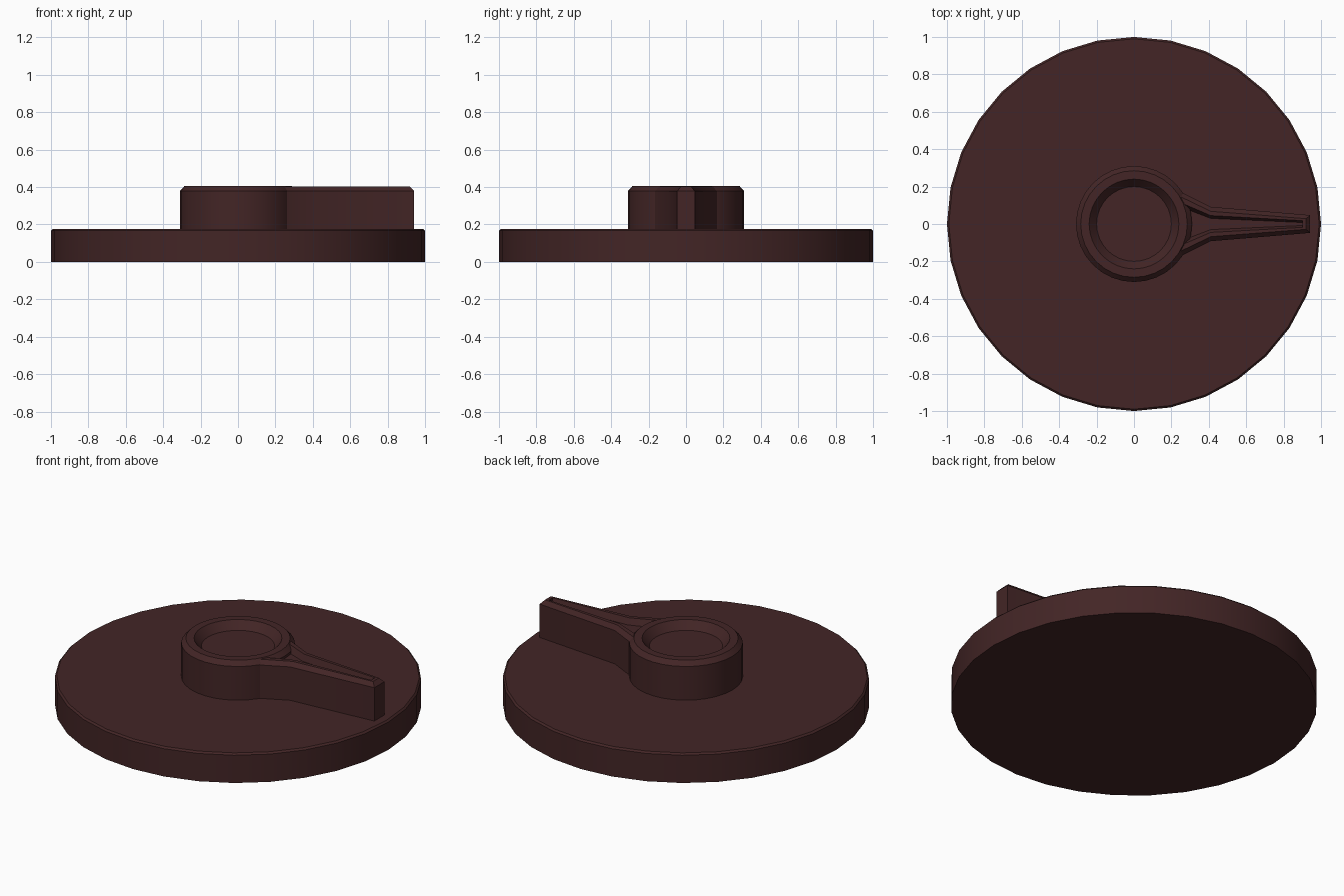
import bpy, math

if "Cube" in bpy.data.objects:
    bpy.data.objects.remove(bpy.data.objects["Cube"])

mat = bpy.data.materials.new("dark maroon plastic")
mat.diffuse_color = (0.056, 0.0185, 0.019, 1)
mat.use_nodes = True
mat.node_tree.nodes["Principled BSDF"].inputs["Base Color"].default_value = mat.diffuse_color


def make_object(name, verts, faces):
    mesh = bpy.data.meshes.new(name)
    mesh.from_pydata(verts, [], faces)
    mesh.materials.append(mat)
    obj = bpy.data.objects.new(name, mesh)
    bpy.context.collection.objects.link(obj)
    bpy.ops.object.select_all(action='DESELECT')
    obj.select_set(True)
    bpy.context.view_layer.objects.active = obj
    bpy.ops.object.mode_set(mode='EDIT')
    bpy.ops.mesh.select_all(action='SELECT')
    bpy.ops.mesh.normals_make_consistent(inside=False)
    bpy.ops.object.mode_set(mode='OBJECT')
    bpy.ops.object.shade_smooth_by_angle(angle=math.radians(25))
    return obj


def lathe(name, profile, n=32):
    """Turn a (radius, z) profile about z and cap both ends."""
    verts = [(r * math.cos(2 * math.pi * i / n), r * math.sin(2 * math.pi * i / n), z)
             for r, z in profile for i in range(n)]
    faces = [(k * n + i, k * n + (i + 1) % n, (k + 1) * n + (i + 1) % n, (k + 1) * n + i)
             for k in range(len(profile) - 1) for i in range(n)]
    faces.append(tuple(range(n)))
    faces.append(tuple((len(profile) - 1) * n + i for i in range(n)))
    return make_object(name, verts, faces)


# Round base plate with a slightly bevelled rim
lathe("base_disc", [(1, 0), (1, 0.167), (0.99, 0.177)])

# Hub with chamfered rim and shallow dished recess
lathe("hub", [(0.31, 0.17), (0.31, 0.38), (0.285, 0.407), (0.24, 0.407), (0.2, 0.36)])

# Pointer: tapered cross-sections with chamfered top edges and a central groove
BASE, SIDE, TOP, FLOOR = 0.17, 0.378, 0.402, 0.365
stations = [  # x, outer half width, chamfer, groove edge, groove floor
    (0.24, 0.176, 0.150, 0.118, 0.095),
    (0.41, 0.092, 0.068, 0.045, 0.030),
    (0.90, 0.051, 0.030, 0.018, 0.008),
]
verts, faces = [], []
for x, w, t, g, f in stations:
    half = [(w, BASE), (w, SIDE), (t, TOP), (g, TOP), (f, FLOOR)]
    verts += [(x, y, z) for y, z in half]
    verts += [(x, -y, z) for y, z in reversed(half)]
for k in range(len(stations) - 1):
    for i in range(10):
        j = (i + 1) % 10
        faces.append((k * 10 + i, k * 10 + j, (k + 1) * 10 + j, (k + 1) * 10 + i))
faces.append(tuple(range(10)))

# Pointer tip: solid end with chamfered top edge
a = (len(stations) - 1) * 10
e = len(verts)
verts += [(0.942, 0.047, BASE), (0.942, 0.047, SIDE), (0.92, 0.028, TOP),
          (0.92, -0.028, TOP), (0.942, -0.047, SIDE), (0.942, -0.047, BASE)]
faces += [(a, a + 1, e + 1, e), (a + 1, a + 2, e + 2, e + 1),
          (a + 2, a + 3, a + 6, a + 7, e + 3, e + 2),
          (a + 7, a + 8, e + 4, e + 3), (a + 8, a + 9, e + 5, e + 4),
          (a + 9, a, e, e + 5), (e, e + 1, e + 4, e + 5),
          (e + 1, e + 2, e + 3, e + 4), (a + 3, a + 4, a + 5, a + 6)]
make_object("pointer", verts, faces)
